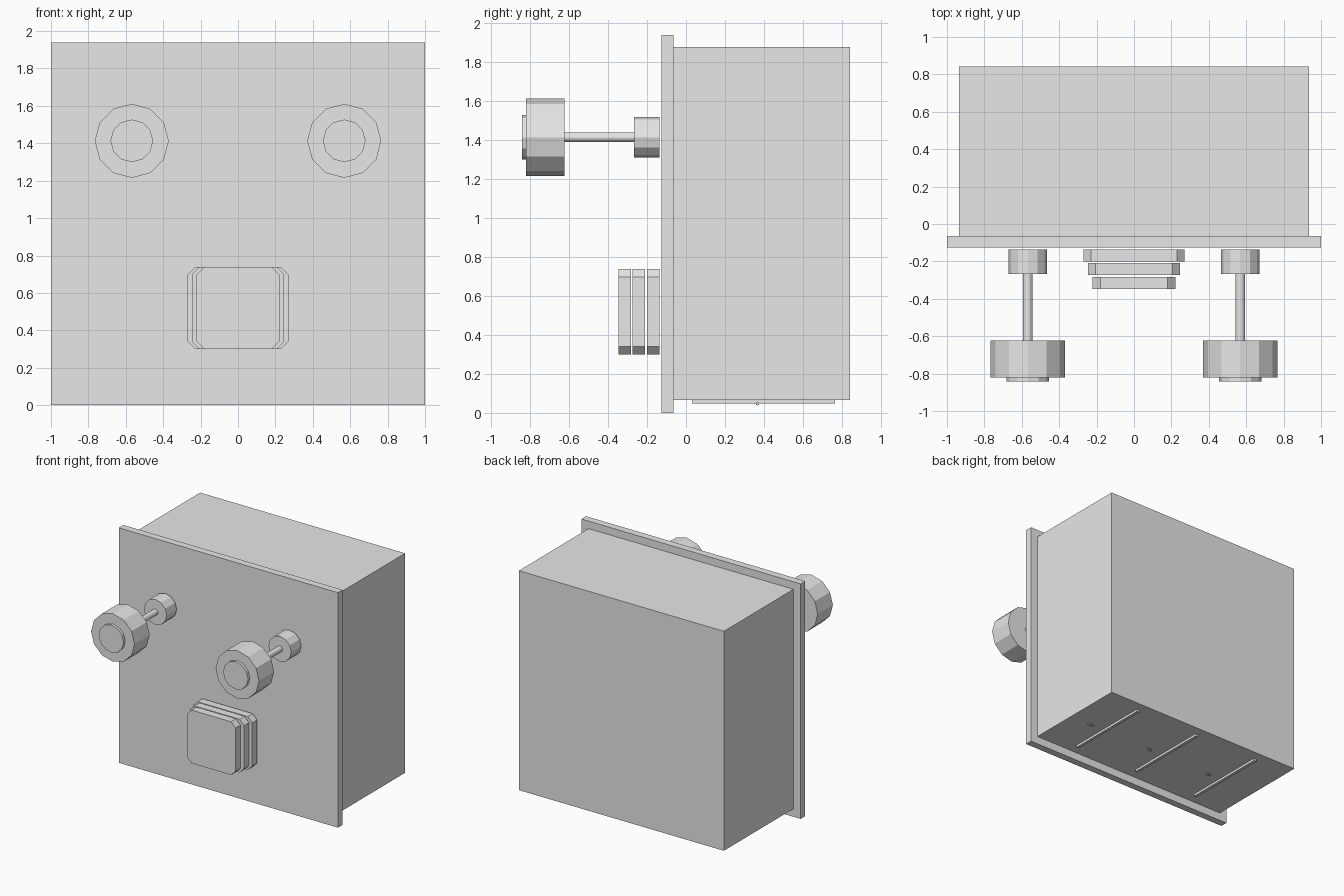
import bpy
import bmesh
from math import pi
from mathutils import Matrix, Vector

cube = bpy.data.objects.get("Cube")
if cube:
    bpy.data.objects.remove(cube, do_unlink=True)

grey = bpy.data.materials.new("light grey")
grey.use_nodes = True
grey.diffuse_color = (0.8, 0.8, 0.8, 1)
grey.node_tree.nodes["Principled BSDF"].inputs["Base Color"].default_value = (0.8, 0.8, 0.8, 1)


def finish(name, bm):
    bmesh.ops.recalc_face_normals(bm, faces=bm.faces)
    mesh = bpy.data.meshes.new(name)
    bm.to_mesh(mesh)
    bm.free()
    mesh.materials.append(grey)
    obj = bpy.data.objects.new(name, mesh)
    bpy.context.collection.objects.link(obj)
    return obj


def box(name, low, high, chamfer=0):
    """Box between two corners, with optional chamfers on the edges along y."""
    low, high = Vector(low), Vector(high)
    bm = bmesh.new()
    bmesh.ops.create_cube(bm, size=1)
    for v in bm.verts:
        v.co = (low + high) / 2 + v.co * (high - low)
    if chamfer:
        edges = [e for e in bm.edges
                 if abs(e.verts[0].co.y - e.verts[1].co.y) > 0.01]
        bmesh.ops.bevel(bm, geom=edges, offset=chamfer, segments=1, affect='EDGES')
    return finish(name, bm)


def cylinder(name, centre, radius, length, axis, sides=12):
    """Flat-sided cylinder lying along x or y, with a corner pointing up."""
    turn = Matrix.Rotation(pi / 2, 4, 'X' if axis == 'y' else 'Y')
    bm = bmesh.new()
    bmesh.ops.create_cone(bm, cap_ends=True, segments=sides, radius1=radius,
                          radius2=radius, depth=length,
                          matrix=Matrix.Translation(centre) @ turn)
    return finish(name, bm)


# Cabinet body and the overhanging front panel
box("cabinet_body", (-0.935, -0.065, 0.066), (0.935, 0.842, 1.876))
box("front_panel", (-1, -0.125, 0), (1, -0.065, 1.938))

# Stacked chamfered pads, narrowing towards the front
for i, half in enumerate((0.27, 0.247, 0.221)):
    back = -0.136 - 0.0735 * i
    box(f"stacked_pad_{i + 1}", (-half, back - 0.064, 0.3), (half, back, 0.739), 0.041)

# Two knobs on stems: part name, radius, front y, back y
knob_parts = (
    ("knob_base", 0.104, -0.266, -0.136),
    ("knob_stem", 0.025, -0.63, -0.26),
    ("knob_head", 0.198, -0.82, -0.623),
    ("knob_cap", 0.114, -0.842, -0.815),
)
for side, x in (("right", -0.568), ("left", 0.568)):
    for part, radius, front, back in knob_parts:
        cylinder(f"{side}_{part}", (x, (front + back) / 2, 1.413),
                 radius, back - front, 'y')

# Underside rails, each with a small pin beside it
for i, x in enumerate((-0.6, 0, 0.6)):
    box(f"bottom_rail_{i + 1}", (x - 0.012, 0.03, 0.047), (x + 0.012, 0.765, 0.068))
    cylinder(f"bottom_pin_{i + 1}", (x + 0.153, 0.367, 0.047), 0.009, 0.05, 'x', 8)
